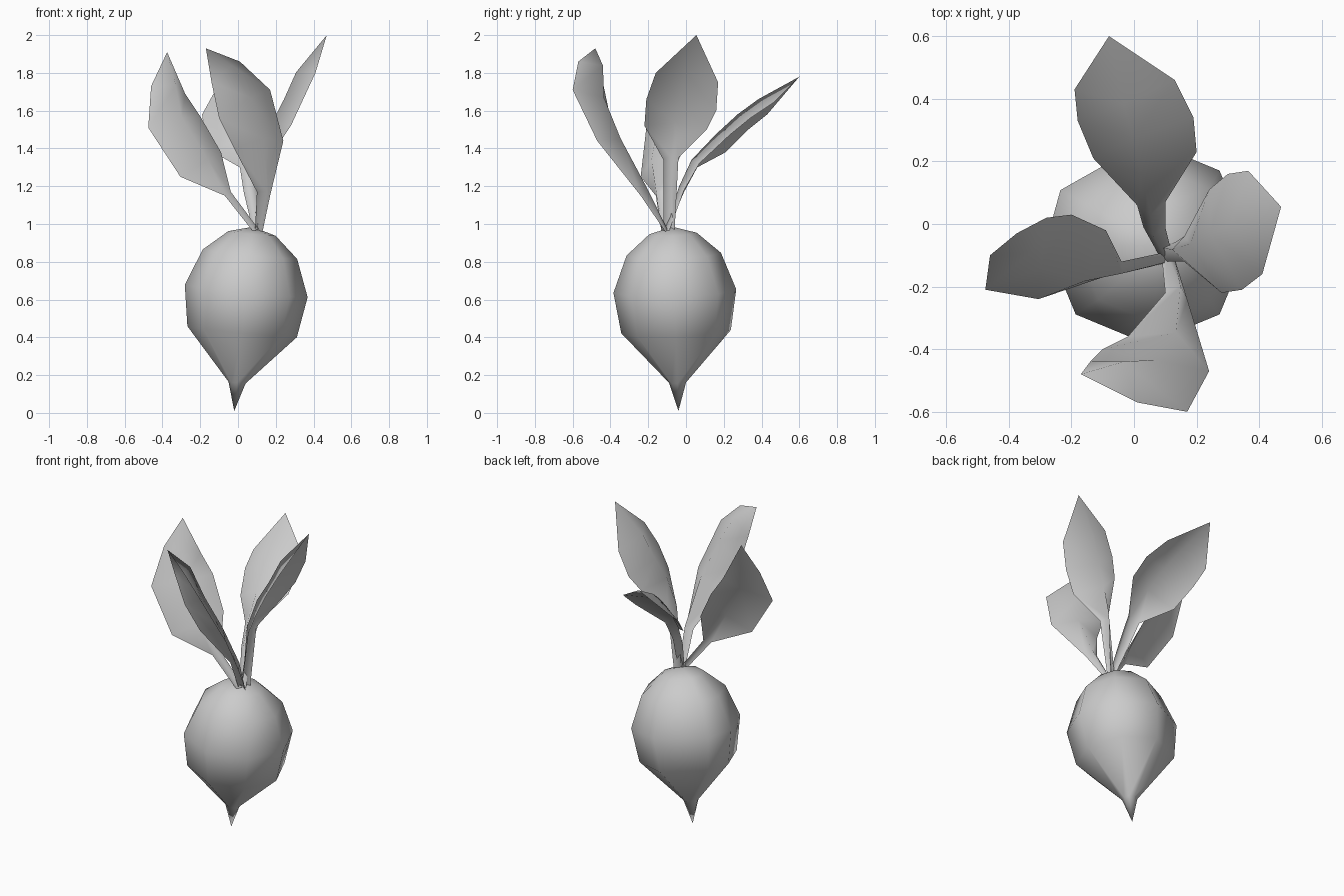
import bpy
import bmesh
from math import radians, cos, sin
from mathutils import Vector

cube = bpy.data.objects.get("Cube")
if cube:
    bpy.data.objects.remove(cube, do_unlink=True)

# One plain grey for the whole plant
grey = bpy.data.materials.new("plain grey")
grey.use_nodes = True
colour = (0.6, 0.6, 0.6, 1.0)
grey.diffuse_color = colour
grey.node_tree.nodes["Principled BSDF"].inputs["Base Color"].default_value = colour


def finish(name, bm, recalc=False):
    """Turn a bmesh into a smooth shaded object."""
    if recalc:
        bmesh.ops.recalc_face_normals(bm, faces=bm.faces)
    mesh = bpy.data.meshes.new(name)
    bm.to_mesh(mesh)
    bm.free()
    mesh.materials.append(grey)
    for polygon in mesh.polygons:
        polygon.use_smooth = True
    obj = bpy.data.objects.new(name, mesh)
    bpy.context.scene.collection.objects.link(obj)
    return obj


def build_root(name, profile, angles, foot, lean):
    """Lathe a (height, radius) profile about a slightly leaning axis."""
    bm = bmesh.new()
    axis = Vector(lean)
    rings = []
    for height, radius in profile:
        centre = Vector(foot) + axis * height
        ring = []
        for angle in map(radians, angles):
            side = Vector((cos(angle), sin(angle), 0)) * radius
            side.z = -(side.x * axis.x + side.y * axis.y)
            ring.append(bm.verts.new(centre + side))
        rings.append(ring)
    tip = bm.verts.new(Vector(foot))
    crown = bm.verts.new(Vector(foot) + axis * 0.975)
    count = len(angles)
    for i in range(count):
        j = (i + 1) % count
        bm.faces.new((tip, rings[0][j], rings[0][i]))
        bm.faces.new((rings[-1][i], rings[-1][j], crown))
        for low, high in zip(rings, rings[1:]):
            bm.faces.new((low[i], low[j], high[j], high[i]))
    return finish(name, bm, recalc=True)


def build_leaf(name, left_edge, right_edge, tip, fold):
    """Folded blade and stem: two edges, a raised midrib between, one tip."""
    bm = bmesh.new()
    tip = Vector(tip)
    base = (Vector(left_edge[0]) + Vector(right_edge[0])) / 2
    along = tip - base
    rows = []
    for left, right in zip(map(Vector, left_edge), map(Vector, right_edge)):
        across = right - left
        # The midrib rises towards the plant's centre, less where it is narrow
        lift = min(fold, across.length * 0.5)
        middle = (left + right) / 2 + across.cross(along).normalized() * lift
        rows.append([bm.verts.new(p) for p in (left, middle, right)])
    end = bm.verts.new(tip)
    for low, high in zip(rows, rows[1:]):
        for k in range(2):
            bm.faces.new((low[k], low[k + 1], high[k + 1], high[k]))
    for k in range(2):
        bm.faces.new((rows[-1][k], rows[-1][k + 1], end))
    return finish(name, bm)


# Bulbous root with a pointed tail
build_root(
    "root",
    profile=[(0.15, 0.045), (0.42, 0.29), (0.635, 0.325), (0.83, 0.25), (0.94, 0.125)],
    angles=[0, 45, 90, 149, 180, 225, 270, 315],
    foot=(-0.02, -0.04, 0.01),
    lean=(0.1, -0.03, 1),
)

# Leaves, each with its edges listed from the stem upwards
build_leaf(
    "back_leaf",
    [(0.08, -0.1, 0.96), (0.03, -0.01, 1.17), (0.01, 0.06, 1.3),
     (-0.13, 0.21, 1.38), (-0.18, 0.33, 1.5), (-0.19, 0.43, 1.58)],
    [(0.12, -0.09, 0.96), (0.1, -0.01, 1.18), (0.1, 0.07, 1.32),
     (0.2, 0.23, 1.47), (0.19, 0.34, 1.56), (0.13, 0.46, 1.64)],
    tip=(-0.08, 0.6, 1.78), fold=0.08,
)
build_leaf(
    "left_leaf",
    [(0.13, -0.06, 0.97), (0.16, -0.04, 1.35), (0.24, 0.11, 1.5),
     (0.3, 0.16, 1.6), (0.365, 0.17, 1.75)],
    [(0.1, -0.12, 0.97), (0.16, -0.12, 1.34), (0.28, -0.22, 1.52),
     (0.345, -0.21, 1.66), (0.41, -0.16, 1.8)],
    tip=(0.47, 0.055, 2.0), fold=0.085,
)
build_leaf(
    "right_leaf",
    [(0.08, -0.13, 0.96), (-0.07, -0.16, 1.15), (-0.305, -0.24, 1.25),
     (-0.475, -0.21, 1.51), (-0.46, -0.1, 1.73)],
    [(0.1, -0.09, 0.97), (-0.04, -0.12, 1.17), (-0.09, -0.02, 1.38),
     (-0.2, 0.03, 1.57), (-0.28, 0.02, 1.69)],
    tip=(-0.375, -0.03, 1.91), fold=0.07,
)
build_leaf(
    "front_leaf",
    [(0.13, -0.11, 0.96), (0.17, -0.24, 1.15), (0.24, -0.47, 1.44),
     (0.17, -0.6, 1.71), (0.01, -0.57, 1.86)],
    [(0.09, -0.12, 0.96), (0.1, -0.22, 1.17), (-0.02, -0.36, 1.4),
     (-0.1, -0.4, 1.56), (-0.14, -0.44, 1.75)],
    tip=(-0.17, -0.48, 1.93), fold=0.08,
)
